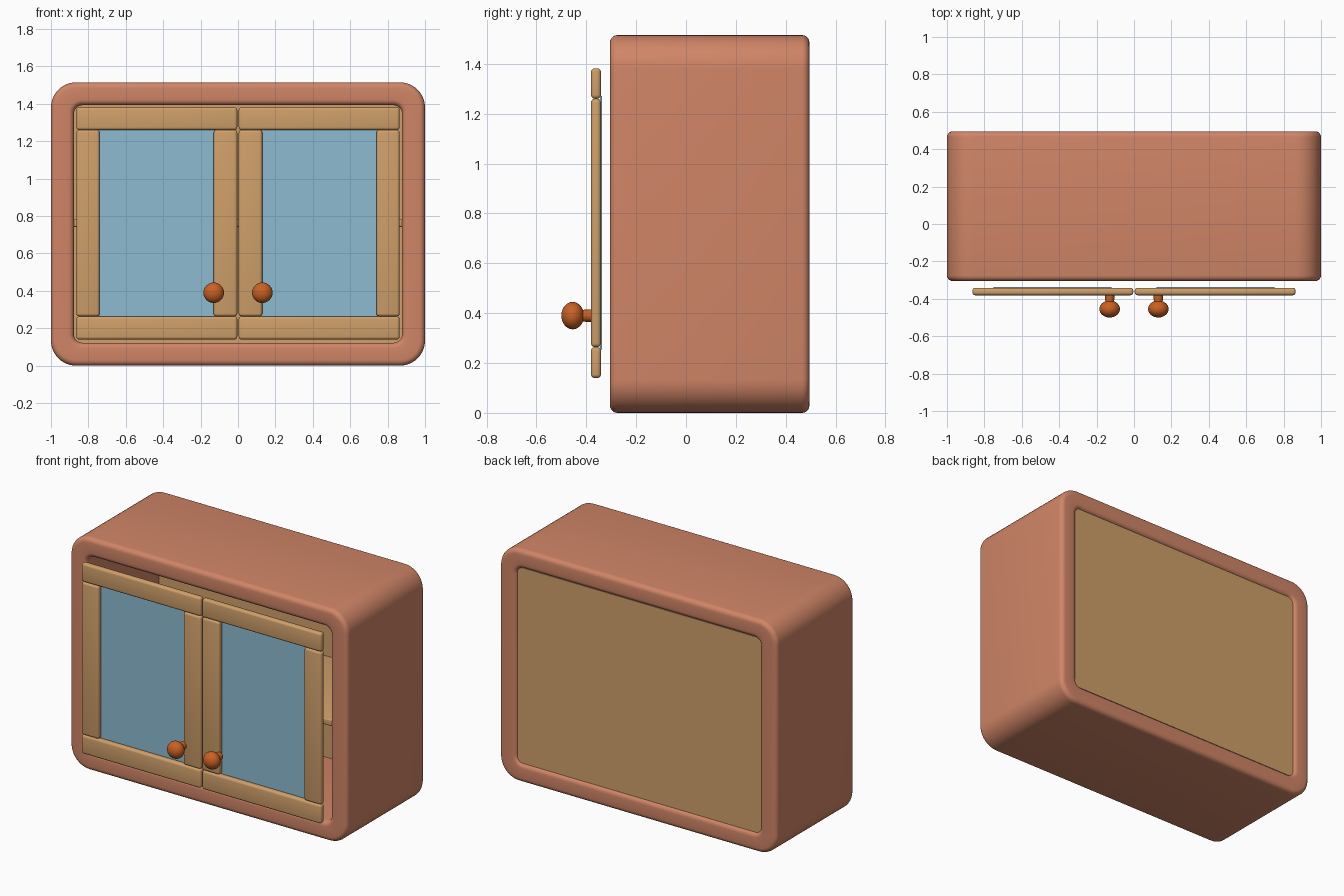
import bpy, bmesh, math
from mathutils import Vector

if "Cube" in bpy.data.objects:
    bpy.data.objects.remove(bpy.data.objects["Cube"])


def material(name, rgb):
    m = bpy.data.materials.new(name)
    m.diffuse_color = (*rgb, 1)
    m.use_nodes = True
    m.node_tree.nodes["Principled BSDF"].inputs["Base Color"].default_value = m.diffuse_color
    return m


TERRACOTTA = material("terracotta", (0.63, 0.235, 0.135))
WOOD = material("light wood", (0.63, 0.35, 0.145))
GLASS = material("blue glass", (0.27, 0.50, 0.64))
KNOB = material("orange brown", (0.58, 0.12, 0.018))
H = 1.515           # cabinet height
ZC = H / 2


def finish(name, bm, mat, smooth=True):
    bmesh.ops.recalc_face_normals(bm, faces=bm.faces)
    me = bpy.data.meshes.new(name)
    bm.to_mesh(me)
    bm.free()
    me.materials.append(mat)
    ob = bpy.data.objects.new(name, me)
    bpy.context.collection.objects.link(ob)
    if smooth:
        bpy.ops.object.select_all(action='DESELECT')
        bpy.context.view_layer.objects.active = ob
        ob.select_set(True)
        bpy.ops.object.shade_smooth_by_angle(angle=math.radians(35))
    return ob


def box(name, x, y, z, mat, bevel=0.0):
    """Box between (min, max) pairs with optional rounded edges."""
    bm = bmesh.new()
    bmesh.ops.create_cube(bm, size=1)
    for v in bm.verts:
        v.co = Vector([(r[0] + r[1]) / 2 + c * (r[1] - r[0])
                       for c, r in zip(v.co, (x, y, z))])
    if bevel:
        bmesh.ops.bevel(bm, geom=bm.edges[:], offset=bevel, segments=4,
                        profile=0.5, affect='EDGES')
    return finish(name, bm, mat)


def rounded_ring(hw, hh, r, y, steps=10):
    """Rounded rectangle in the xz plane."""
    pts = []
    for k, (sx, sz) in enumerate(((1, 1), (-1, 1), (-1, -1), (1, -1))):
        for i in range(steps + 1):
            a = math.pi / 2 * (k + i / steps)
            pts.append((sx * (hw - r) + r * math.cos(a), y,
                        ZC + sz * (hh - r) + r * math.sin(a)))
    return pts


# Cabinet shell: rounded rings swept around the wall cross-section
Y0, Y1, RO, RI = -0.305, 0.495, 0.03, 0.03
rings = []
for yc, ro, start in ((Y0 + RO, RO, 180), (Y1 - RO, RO, 90)):
    for i in range(6):
        a = math.radians(start - 18 * i)
        o = RO * (1 - math.sin(a))
        rings.append(rounded_ring(1 - o, ZC - o, 0.135 - o, yc + ro * math.cos(a)))
for yc, start in ((Y1 - RI, 0), (Y0 + RI, 90)):
    for i in range(6):
        a = math.radians(start + 18 * i)
        o = RI * (1 - math.sin(a))
        rings.append(rounded_ring(0.877 + o, 0.635 + o, 0.045 + o, yc + RI * math.cos(a)))
bm = bmesh.new()
loops = [[bm.verts.new(p) for p in ring] for ring in rings]
for a, b in zip(loops, loops[1:] + loops[:1]):
    for i in range(len(a)):
        j = (i + 1) % len(a)
        bm.faces.new((a[i], a[j], b[j], b[i]))
finish("cabinet_shell", bm, TERRACOTTA)

# Back panel and shelf
box("back_panel", (-0.879, 0.879), (0.44, 0.48), (0.121, 1.394), WOOD)
box("shelf", (-0.88, 0.88), (-0.28, 0.45), (0.742, 0.782), WOOD, 0.006)


def knob(name, x):
    """Turned knob: stem flowing into a flattened ball."""
    prof = [(0.0, -0.375), (0.025, -0.375), (0.025, -0.40), (0.023, -0.412)]
    for i in range(13):
        a = math.radians(25 + 155 * i / 12)
        prof.append((0.055 * math.sin(a), -0.4545 + 0.0455 * math.cos(a)))
    bm = bmesh.new()
    vs = [bm.verts.new((x + r, y, 0.39)) for r, y in prof]
    es = [bm.edges.new(p) for p in zip(vs, vs[1:])]
    bmesh.ops.spin(bm, geom=vs + es, cent=(x, 0, 0.39), axis=(0, 1, 0),
                   angle=math.tau, steps=32)
    bmesh.ops.remove_doubles(bm, verts=bm.verts, dist=1e-4)
    finish(name, bm, KNOB)


# Pair of doors, mirrored about the centre
for side, s in (("left", -1), ("right", 1)):
    def span(a, b):
        return tuple(sorted((s * a, s * b)))
    Y = (-0.381, -0.341)
    for part, x, z in (("top_rail", (0.004, 0.864), (1.26, 1.382)),
                       ("bottom_rail", (0.004, 0.864), (0.14, 0.264)),
                       ("inner_stile", (0.004, 0.13), (0.264, 1.26)),
                       ("outer_stile", (0.74, 0.864), (0.264, 1.26))):
        box(f"{side}_door_{part}", span(*x), Y, z, WOOD, 0.015)
    box(f"{side}_door_glass", span(0.12, 0.75), (-0.345, -0.336), (0.254, 1.27), GLASS)
    knob(f"{side}_knob", s * 0.13)
